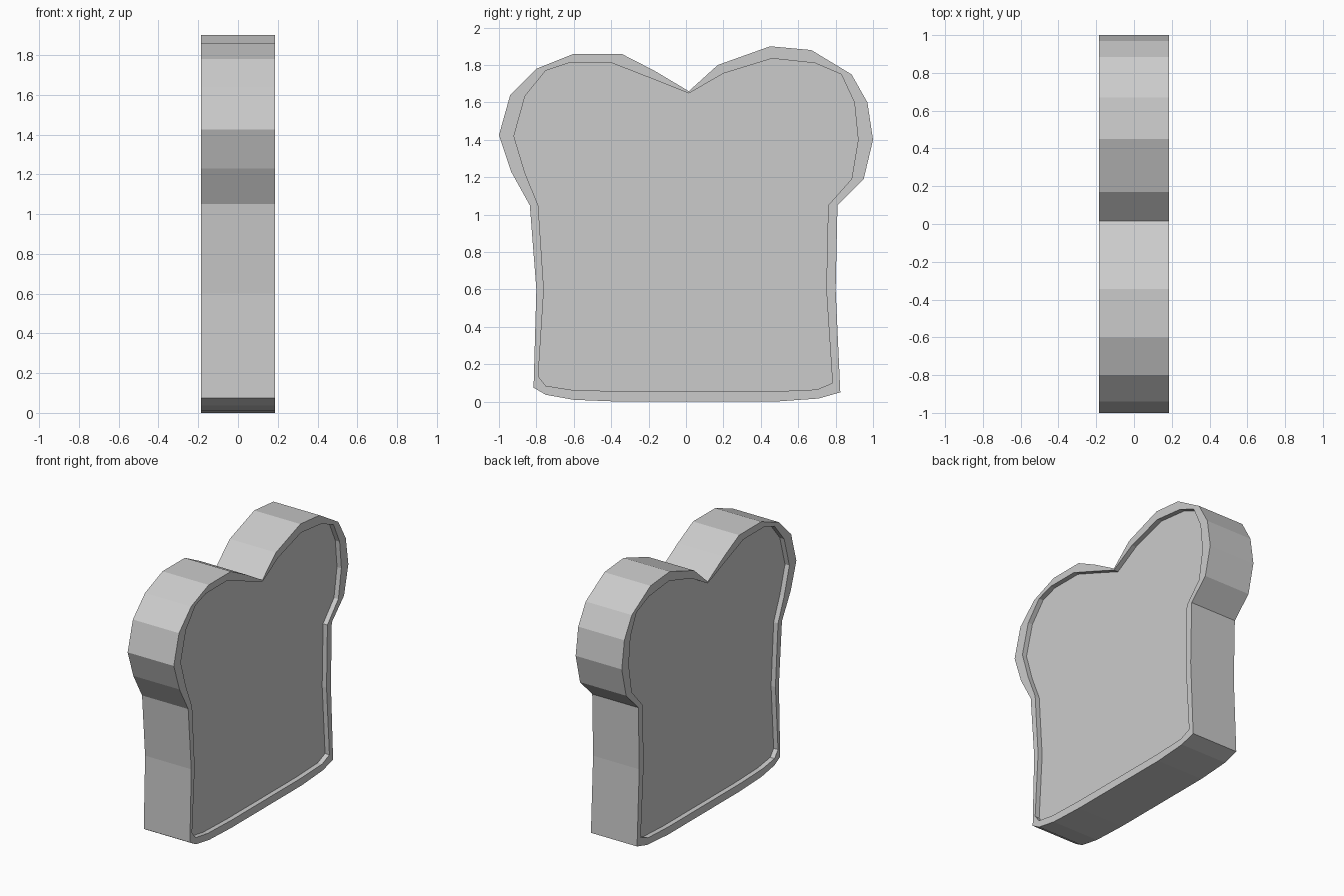
import bpy, bmesh

HALF = 0.185      # half thickness of the slice
FLOOR = 0.15      # recessed crumb face distance from the centre

# Crust outline and matching inset crumb outline, as (y, z)
outer = [(-.815, .075), (-.75, .037), (-.60, .01), (-.345, 0), (.47, 0), (.71, .017),
         (.825, .05), (.80, .60), (.81, 1.05), (.95, 1.19), (1.0, 1.40), (.97, 1.60),
         (.885, 1.75), (.67, 1.88), (.45, 1.90), (.17, 1.80), (.015, 1.66), (-.17, 1.77),
         (-.345, 1.86), (-.60, 1.86), (-.80, 1.78), (-.94, 1.64), (-1.0, 1.425),
         (-.935, 1.23), (-.835, 1.05), (-.80, .60)]
inner = [(-.79, .135), (-.75, .085), (-.61, .063), (-.345, .055), (.47, .055), (.70, .065),
         (.783, .10), (.75, .60), (.76, 1.05), (.885, 1.19), (.92, 1.40), (.90, 1.60),
         (.83, 1.75), (.69, 1.81), (.46, 1.835), (.20, 1.755), (.015, 1.648), (-.19, 1.73),
         (-.395, 1.81), (-.63, 1.81), (-.75, 1.77), (-.86, 1.635), (-.92, 1.42),
         (-.86, 1.22), (-.79, 1.05), (-.76, .60)]

bm = bmesh.new()


def loop(x, profile):
    return [bm.verts.new((x, y, z)) for y, z in profile]


# Loops from one recessed face, over the crust, to the other recessed face
loops = [loop(x, p) for x, p in [(-FLOOR, inner), (-HALF, inner), (-HALF, outer),
                                 (HALF, outer), (HALF, inner), (FLOOR, inner)]]
for a, b in zip(loops, loops[1:]):
    for i in range(len(a)):
        j = (i + 1) % len(a)
        bm.faces.new((a[i], a[j], b[j], b[i]))

# Crumb faces on both sides
bm.faces.new(loops[0])
bm.faces.new(loops[-1])
bmesh.ops.recalc_face_normals(bm, faces=bm.faces)

mesh = bpy.data.meshes.new("bread_slice")
bm.to_mesh(mesh)
bm.free()
bpy.context.collection.objects.link(bpy.data.objects.new("bread_slice", mesh))
